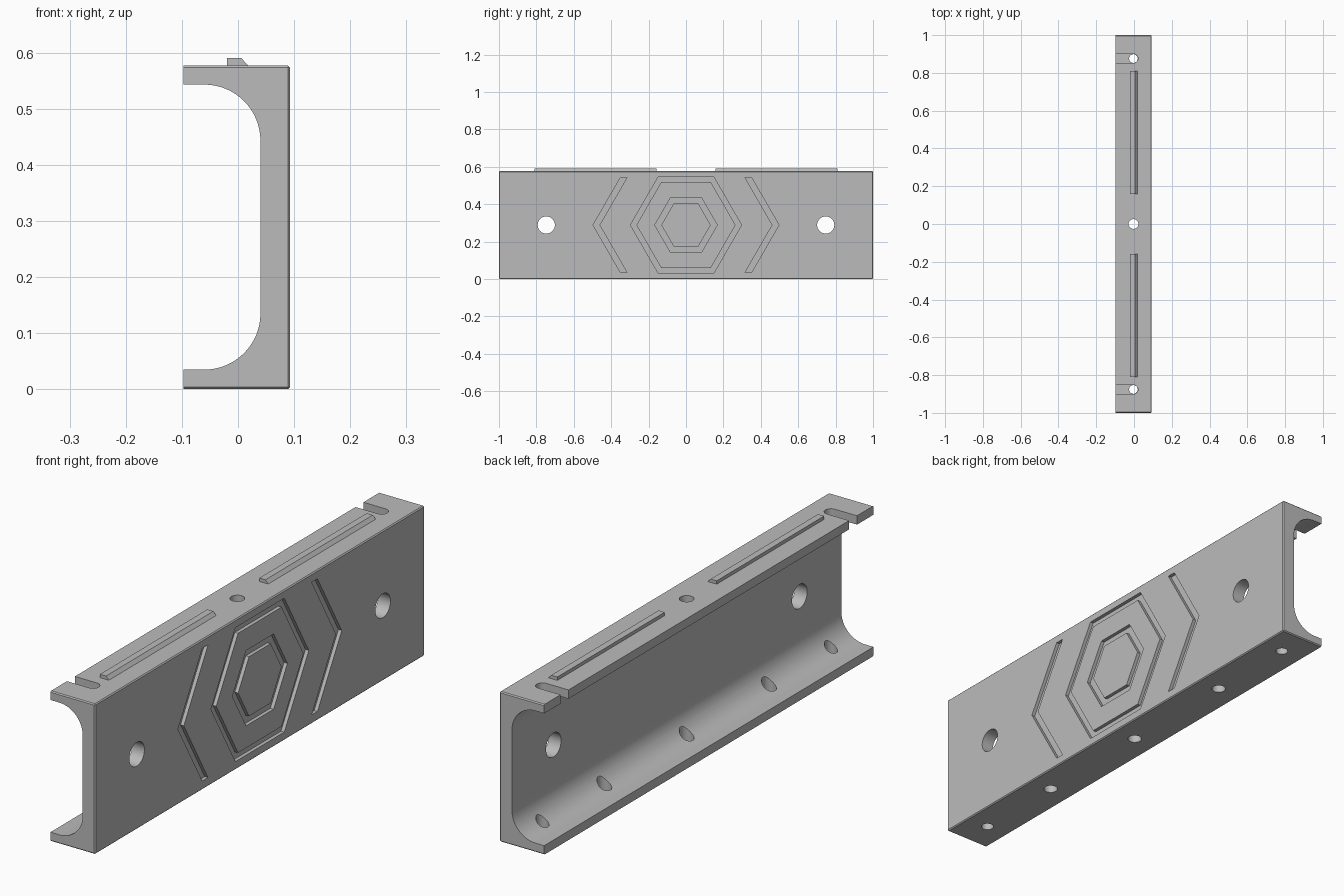
import bpy, bmesh, math
from mathutils import Vector

if "Cube" in bpy.data.objects:
    bpy.data.objects.remove(bpy.data.objects["Cube"], do_unlink=True)

BACK, FACE, TOP, MID = -0.097, 0.093, 0.577, 0.289
HOLE_X = -0.003

grey = bpy.data.materials.new("satin grey")
grey.use_nodes = True
colour = (0.5, 0.5, 0.5, 1)
grey.diffuse_color = colour
grey.node_tree.nodes["Principled BSDF"].inputs["Base Color"].default_value = colour


def place(axis, u, v, w):
    """Point with w along the axis and u, v across it."""
    return {"x": (w, u, v), "y": (u, w, v), "z": (u, v, w)}[axis]


def prism(bm, pts, axis, lo, hi):
    a, b = ([bm.verts.new(place(axis, u, v, w)) for u, v in pts] for w in (lo, hi))
    bm.faces.new(a)
    bm.faces.new(b)
    for i in range(len(pts)):
        j = (i + 1) % len(pts)
        bm.faces.new((a[i], a[j], b[j], b[i]))


def ring(bm, outer, inner, axis, lo, hi):
    loops = [[bm.verts.new(place(axis, u, v, w)) for u, v in pts]
             for pts, w in ((outer, lo), (outer, hi), (inner, hi), (inner, lo))]
    for k in range(4):
        a, b = loops[k], loops[(k + 1) % 4]
        for i in range(len(a)):
            j = (i + 1) % len(a)
            bm.faces.new((a[i], a[j], b[j], b[i]))


def arc(cu, cv, r, start, end, n):
    angles = [math.radians(start + (end - start) * i / n) for i in range(n + 1)]
    return [(cu + r * math.cos(t), cv + r * math.sin(t)) for t in angles]


def circle(cu, cv, r, n=32):
    return arc(cu, cv, r, 0, 360, n)[:-1]


def make_object(name, bm):
    bmesh.ops.recalc_face_normals(bm, faces=bm.faces)
    mesh = bpy.data.meshes.new(name)
    bm.to_mesh(mesh)
    bm.free()
    mesh.materials.append(grey)
    obj = bpy.data.objects.new(name, mesh)
    bpy.context.collection.objects.link(obj)
    return obj


# Channel body: C section with rounded inner corners
bm = bmesh.new()
section = [(BACK, 0), (FACE, 0), (FACE, TOP), (BACK, TOP), (BACK, 0.543)]
section += arc(-0.06, 0.443, 0.1, 90, 0, 16)
section += arc(-0.06, 0.135, 0.1, 0, -90, 16)
section += [(BACK, 0.035)]
prism(bm, section, "y", -1, 1)


# Chamfer around the face plate and the outer end edges
def outer_edge(e):
    a, b = (v.co for v in e.verts)
    on_face = min(a.x, b.x) > FACE - 0.001
    across = abs(a.z - b.z) < 0.001 and (a.z < 0.001 or a.z > TOP - 0.001)
    return on_face or (across and abs(a.y - b.y) < 0.001)


bmesh.ops.bevel(bm, geom=[e for e in bm.edges if outer_edge(e)], offset=0.004,
                segments=1, affect='EDGES')
body = make_object("channel_body", bm)

# Cutters
bm = bmesh.new()
groove = (FACE - 0.014, FACE + 0.05)
for outer, inner in ((0.297, 0.265), (0.167, 0.132)):
    ring(bm, circle(0, MID, outer, 6), circle(0, MID, inner, 6), "x", *groove)

prism(bm, circle(HOLE_X, 0, 0.026), "z", 0.45, 0.7)
prism(bm, circle(HOLE_X, 0, 0.026), "z", -0.1, 0.13)
for s in (-1, 1):
    # chevron groove
    rise = 0.255
    run = rise / math.sqrt(3)
    chevron = [(s * (tip - k * run), MID + h * rise)
               for tip, order in ((0.497, (-1, 0, 1)), (0.462, (1, 0, -1)))
               for h in order for k in (abs(h),)]
    prism(bm, chevron, "x", *groove)
    # web hole, lower flange holes, open slot in the upper flange
    prism(bm, circle(s * 0.747, MID, 0.046), "x", 0, 0.2)
    prism(bm, circle(HOLE_X, s * 0.5, 0.026), "z", -0.1, 0.13)
    prism(bm, circle(HOLE_X, s * 0.876, 0.023), "z", -0.1, 0.13)
    slot = [(-0.2, s * 0.876 - 0.024)]
    slot += arc(HOLE_X, s * 0.876, 0.024, -90, 90, 16)
    slot += [(-0.2, s * 0.876 + 0.024)]
    prism(bm, slot, "z", 0.45, 0.7)
cutter = make_object("cutter", bm)
cutter.hide_render = True

cut = body.modifiers.new("cuts", 'BOOLEAN')
cut.operation, cut.solver, cut.object = 'DIFFERENCE', 'EXACT', cutter
bpy.context.view_layer.objects.active = body
body.select_set(True)
bpy.ops.object.modifier_apply(modifier=cut.name)
bpy.data.objects.remove(cutter, do_unlink=True)
bpy.ops.object.shade_smooth_by_angle(angle=math.radians(30))

# Raised rails on the top, sloped on the face side
for name, lo, hi in (("front_rail", -0.81, -0.158), ("back_rail", 0.158, 0.81)):
    bm = bmesh.new()
    rail = [(-0.02, TOP - 0.004), (0.018, TOP - 0.004), (0.018, TOP),
            (0.006, 0.59), (-0.02, 0.59)]
    prism(bm, rail, "y", lo, hi)
    make_object(name, bm)
